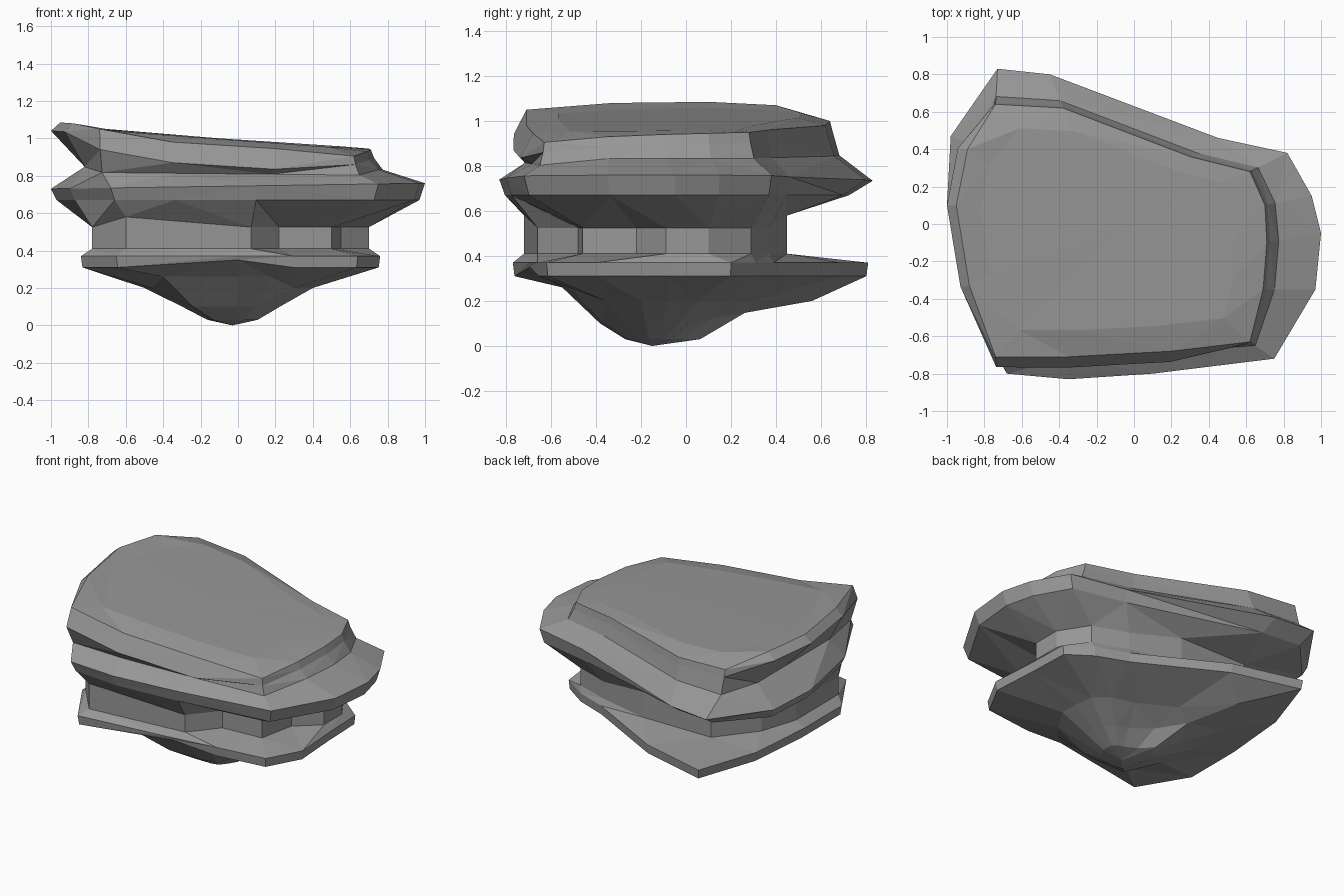
import bpy, bmesh

if "Cube" in bpy.data.objects:
    bpy.data.objects.remove(bpy.data.objects["Cube"])

# Key outlines, 14 matching corners each, counter-clockwise from front left
TOP = [(-.74, -.71), (-.35, -.71), (.2, -.68), (.62, -.63), (.69, -.35), (.71, -.1), (.70, .1),
       (.62, .28), (.3, .36), (-.38, .62), (-.74, .64), (-.94, .4), (-1, .1), (-.93, -.33)]
MID = [(-.68, -.8), (-.35, -.83), (.1, -.8), (.75, -.72), (.97, -.35), (1, -.05), (.95, .15),
       (.82, .38), (.45, .46), (-.45, .8), (-.73, .83), (-.98, .47), (-1, .1), (-.9, -.4)]
NECK = [(-.6, -.72), (.07, -.66), (.22, -.48), (.5, -.46), (.55, -.22), (.7, -.09), (.7, .1),
        (.58, .29), (.35, .37), (0, .45), (-.5, .45), (-.7, .2), (-.78, -.05), (-.78, -.5)]
LOW = [(-.65, -.77), (0, -.7), (.3, -.66), (.64, -.62), (.76, -.4), (.74, -.09), (.73, .2),
       (.57, .31), (.36, .39), (-.2, .69), (-.66, .81), (-.8, .4), (-.84, -.05), (-.84, -.45)]
BELLY = [(-.4, -.55), (0, -.55), (.17, -.52), (.3, -.36), (.4, -.2), (.4, -.08), (.38, .05),
         (.29, .13), (.14, .17), (-.1, .3), (-.35, .56), (-.48, .25), (-.5, -.05), (-.46, -.28)]
# Heights of the uneven cap rim at the same corners
RIM_Z = [1.05, .98, .945, .905, .93, .94, .945, .95, .96, .98, 1.0, 1.07, 1.085, 1.08]


def mix(a, b, t):
    return [(p[0] + (q[0] - p[0]) * t, p[1] + (q[1] - p[1]) * t) for p, q in zip(a, b)]


def scaled(a, s, cx=0, cy=0):
    return [(cx + (x - cx) * s, cy + (y - cy) * s) for x, y in a]


def level(outline, z):
    """Give an outline its heights; z is a number or a function of x, y."""
    return [(x, y, z(x, y) if callable(z) else z) for x, y in outline]


waist = [(max(x, -.82), y + .02 if y < -.65 else y) for x, y in mix(TOP, MID, .22)]
brow = [(x, y - .05 if y < -.65 else y) for x, y in mix(TOP, MID, .06)]
rim = [(max(x + .05, -.95) if x < -.9 else x, y) for x, y in TOP]
under_mid = [(x, y * .9 if y > .46 else y) for x, y in scaled(MID, .97)]
rings = [
    # tapered underside
    level(scaled(BELLY, .3, -.02, -.15), .03),
    level(scaled(BELLY, .58, -.02, -.15), lambda x, y: .1 + max(0, y) * .18),
    level(BELLY, lambda x, y: .26 if y < -.5 else .2),
    # lower ledge
    level(scaled(LOW, .99), lambda x, y: .31 + (.04 if -.1 < x < .1 and y < 0 else 0)),
    level(LOW, .37),
    # recessed neck
    level(NECK, .41),
    level(NECK, lambda x, y: .58 if y < -.7 or (y > .42 and x < .1) else .525),
    # middle ledge
    level(under_mid, .67),
    level(MID, lambda x, y: .745 + .015 * x),
    # groove and overhanging brow
    level(waist, lambda x, y: (.81 if y < -.6 else .84) - .01 * x),
    [(x, y, z - (.11 if y < -.65 else .045)) for (x, y), z in zip(brow, RIM_Z)],
    # uneven, tilted cap
    [(x, y, z) for (x, y), z in zip(rim, RIM_Z)],
    level(scaled(TOP, .8, -.1, 0), lambda x, y: 1.0 - .075 * x - .02 * abs(y)),
]

# Loft the rings into one faceted rock
bm = bmesh.new()
loops = [[bm.verts.new(p) for p in r] for r in rings]
n = len(TOP)
for lo, hi in zip(loops, loops[1:]):
    for i in range(n):
        j = (i + 1) % n
        bm.faces.new((lo[i], lo[j], hi[j], hi[i]))
tip = bm.verts.new((-.03, -.15, 0))
crown = bm.verts.new((-.1, -.05, 1.0))
for i in range(n):
    j = (i + 1) % n
    bm.faces.new((tip, loops[0][j], loops[0][i]))
    bm.faces.new((crown, loops[-1][i], loops[-1][j]))
bmesh.ops.triangulate(bm, faces=[f for f in bm.faces if len(f.verts) > 3])
bmesh.ops.recalc_face_normals(bm, faces=bm.faces)

mesh = bpy.data.meshes.new("layered_rock")
bm.to_mesh(mesh)
bm.free()

# Dark stone
stone = bpy.data.materials.new("dark_stone")
stone.diffuse_color = (.31, .31, .31, 1)
stone.use_nodes = True
stone.node_tree.nodes["Principled BSDF"].inputs["Base Color"].default_value = stone.diffuse_color
mesh.materials.append(stone)
bpy.context.collection.objects.link(bpy.data.objects.new("layered_rock", mesh))
